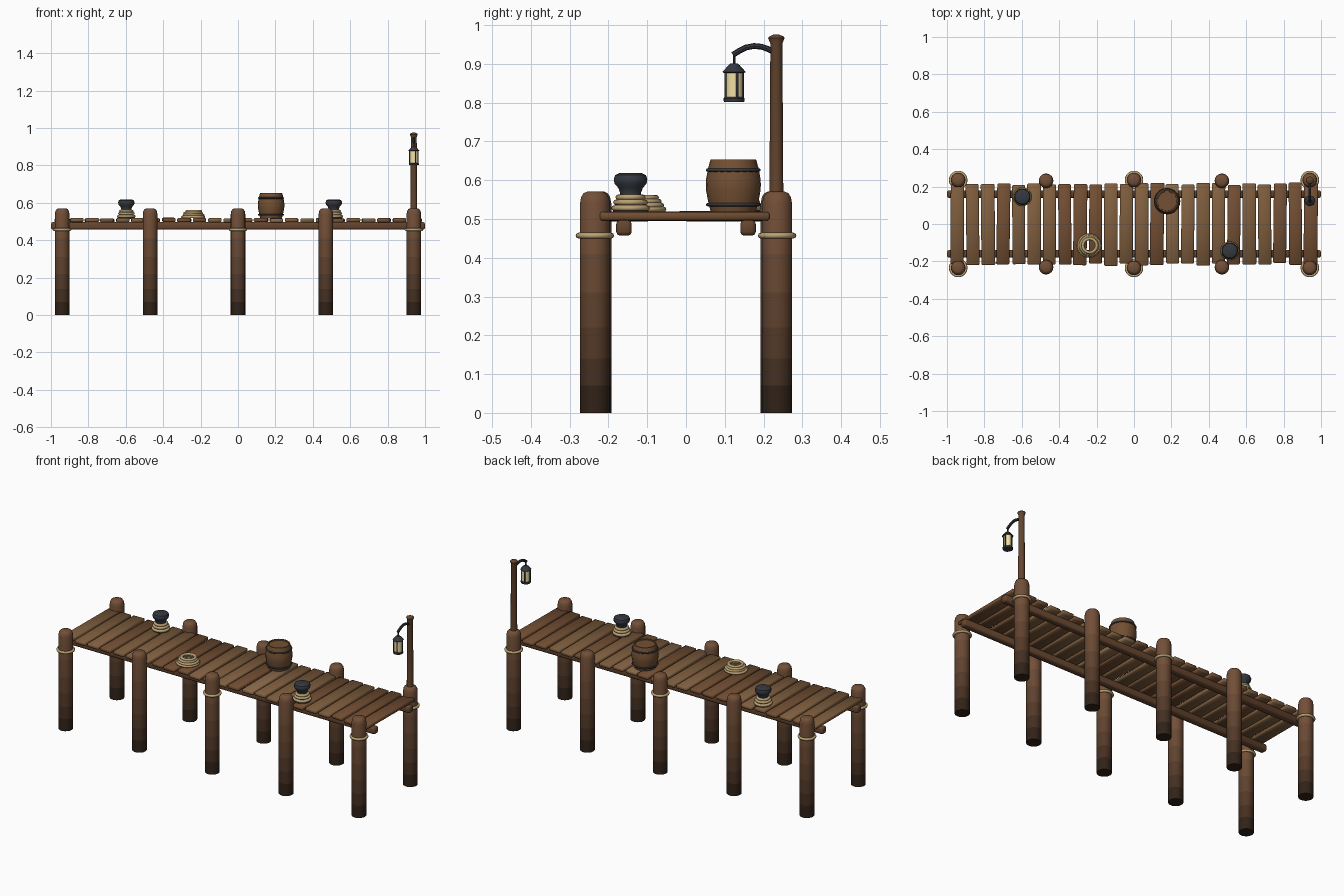
import bpy, bmesh, math, random
from mathutils import Vector, Matrix

if "Cube" in bpy.data.objects:
    bpy.data.objects.remove(bpy.data.objects["Cube"])

random.seed(7)


def mat(name, r, g, b):
    m = bpy.data.materials.new(name)
    m.diffuse_color = (r, g, b, 1)
    m.use_nodes = True
    m.node_tree.nodes["Principled BSDF"].inputs["Base Color"].default_value = m.diffuse_color
    return m


# post wood darkens toward the water line
post_mats = [mat(f"post_wood_{i}", 0.03 + 0.028 * i, 0.016 + 0.0125 * i, 0.009 + 0.006 * i) for i in range(6)]
plank_mats = [mat("plank_a", 0.20, 0.105, 0.045), mat("plank_b", 0.25, 0.14, 0.065),
              mat("plank_c", 0.165, 0.075, 0.032), mat("plank_d", 0.22, 0.115, 0.05)]
beam_mat = mat("beam_wood", 0.13, 0.06, 0.028)
barrel_mat = mat("barrel_wood", 0.17, 0.08, 0.033)
rope_mat = mat("rope", 0.50, 0.36, 0.17)
iron_mat = mat("iron", 0.035, 0.04, 0.05)
glass_mat = mat("lamp_glow", 0.90, 0.75, 0.38)


def finish(bm, name, mats, loc=(0, 0, 0), angle=40):
    bmesh.ops.recalc_face_normals(bm, faces=bm.faces)
    me = bpy.data.meshes.new(name)
    bm.to_mesh(me)
    bm.free()
    for m in mats:
        me.materials.append(m)
    me.polygons.foreach_set("use_smooth", [True] * len(me.polygons))
    me.set_sharp_from_angle(angle=math.radians(angle))
    ob = bpy.data.objects.new(name, me)
    ob.location = loc
    bpy.context.collection.objects.link(ob)
    return ob


def lathe(name, profile, loc, mats, sides=16, bands=None, angle=40):
    """Revolve (radius, z) points about z and cap both ends."""
    bm = bmesh.new()
    rings = [[bm.verts.new((r * math.cos(2 * math.pi * i / sides), r * math.sin(2 * math.pi * i / sides), z))
              for i in range(sides)] for r, z in profile]
    for k, (a, b) in enumerate(zip(rings, rings[1:])):
        for i in range(sides):
            j = (i + 1) % sides
            f = bm.faces.new((a[i], a[j], b[j], b[i]))
            f.material_index = bands[k] if bands else 0
    bm.faces.new(rings[0][::-1])
    top = bm.faces.new(rings[-1])
    top.material_index = bands[-1] if bands else 0
    return finish(bm, name, mats, loc, angle)


def ring(name, loc, R, r, m, squash=1.0, seg=28, sides=8):
    bm = bmesh.new()
    loops = []
    for i in range(seg):
        a = 2 * math.pi * i / seg
        loops.append([bm.verts.new(((R + r * math.cos(t)) * math.cos(a), (R + r * math.cos(t)) * math.sin(a),
                                    squash * r * math.sin(t)))
                      for t in (2 * math.pi * k / sides for k in range(sides))])
    for i in range(seg):
        a, b = loops[i], loops[(i + 1) % seg]
        for k in range(sides):
            n = (k + 1) % sides
            bm.faces.new((a[k], b[k], b[n], a[n]))
    return finish(bm, name, [m], loc, 60)


def box(name, loc, size, m, bevel, rot=None, segments=1):
    bm = bmesh.new()
    bmesh.ops.create_cube(bm, size=1)
    bmesh.ops.scale(bm, vec=size, verts=bm.verts)
    bmesh.ops.bevel(bm, geom=bm.edges[:], offset=bevel, segments=segments, profile=0.5, affect='EDGES')
    if rot:
        bmesh.ops.transform(bm, matrix=rot, verts=bm.verts)
    return finish(bm, name, [m], loc, 50)


# piles with rounded heads, rope lashings on every other pair
post_profile = [(0.039, 0), (0.039, 0.07), (0.039, 0.14), (0.039, 0.22), (0.039, 0.31), (0.039, 0.41),
                (0.039, 0.54), (0.036, 0.556), (0.030, 0.566), (0.019, 0.571)]
for i, x in enumerate((-0.94, -0.47, 0, 0.47, 0.94)):
    for side in (-1, 1):
        y = side * (0.235 if i % 2 == 0 else 0.231)
        lathe("pile", post_profile, (x, y, 0), post_mats, 18, [0, 1, 2, 3, 4, 5, 5, 5, 5])
        if i % 2 == 0:
            ring("pile_lashing", (x, y, 0.457), 0.042, 0.0075, rope_mat)

# long stringers under the deck
for side in (-1, 1):
    box("stringer", (0, side * 0.16, 0.477), (2.0, 0.04, 0.04), beam_mat, 0.01, segments=2)

# deck planks, slightly uneven
N = 24
for i in range(N):
    x = -0.945 + 1.89 * i / (N - 1)
    rot = Matrix.Rotation(random.uniform(-0.015, 0.015), 4, 'Z') @ Matrix.Rotation(random.uniform(-0.007, 0.007), 4, 'X')
    box("deck_plank", (x, random.uniform(-0.004, 0.004), 0.507 + random.uniform(-0.002, 0.002)),
        (random.uniform(0.068, 0.074), random.uniform(0.422, 0.442), 0.022), random.choice(plank_mats), 0.005, rot)

# barrel with iron hoops
bx, by = 0.177, 0.122
lathe("barrel", [(0.058, 0.517), (0.065, 0.545), (0.070, 0.572), (0.071, 0.588), (0.070, 0.604), (0.065, 0.631),
                 (0.059, 0.653), (0.053, 0.653), (0.052, 0.647)], (bx, by, 0), [barrel_mat], 20)
for z in (0.537, 0.626):
    ring("barrel_hoop", (bx, by, z), 0.066, 0.0045, iron_mat)

# mooring bollards wrapped in rope
for x, y in ((-0.597, 0.146), (0.512, -0.143)):
    lathe("bollard", [(0.046, 0.515), (0.046, 0.523), (0.034, 0.530), (0.028, 0.548), (0.027, 0.566), (0.032, 0.580),
                      (0.042, 0.591), (0.044, 0.603), (0.040, 0.613), (0.030, 0.618)], (x, y, 0), [iron_mat], 18)
    for z, R in ((0.528, 0.041), (0.543, 0.036), (0.556, 0.030)):
        ring("bollard_rope", (x, y, z), R, 0.009, rope_mat, 0.85)

# coiled rope on the deck
for k, R in enumerate((0.056, 0.050, 0.044, 0.037)):
    ring("rope_coil", (-0.24 + 0.003 * (k % 2), -0.115, 0.525 + 0.010 * k), R, 0.0085, rope_mat, 0.85)

# lamp pole on the far end pile
lx, ly = 0.94, 0.233
lathe("lamp_pole", [(0.018, 0.55), (0.0155, 0.952), (0.021, 0.966), (0.019, 0.970), (0.006, 0.976)],
      (lx, ly, 0), [beam_mat], 12)


def tube(name, pts, r, m, sides=8):
    """Sweep a circle along a path in the y-z plane."""
    bm = bmesh.new()
    P = [Vector((0, a, b)) for a, b in pts]
    prev = None
    for i, p in enumerate(P):
        d = (P[min(i + 1, len(P) - 1)] - P[max(i - 1, 0)]).normalized()
        n = Vector((1, 0, 0)).cross(d)
        loop = [bm.verts.new(p + r * (math.cos(t) * Vector((1, 0, 0)) + math.sin(t) * n))
                for t in (2 * math.pi * k / sides for k in range(sides))]
        if prev:
            for k in range(sides):
                j = (k + 1) % sides
                bm.faces.new((prev[k], prev[j], loop[j], loop[k]))
        else:
            bm.faces.new(loop[::-1])
        prev = loop
    bm.faces.new(prev)
    return finish(bm, name, [m], (lx, 0, 0))


# curved bracket and hanger
tube("lamp_bracket", [(0.228, 0.930), (0.212, 0.938), (0.195, 0.944), (0.175, 0.946), (0.155, 0.942),
                      (0.138, 0.934), (0.121, 0.923)], 0.0075, iron_mat)
tube("lamp_hanger", [(0.124, 0.930), (0.124, 0.895)], 0.003, iron_mat)

# lantern: roof, glass, base and corner bars
lc = 0.124
lathe("lantern_roof", [(0.026, 0.876), (0.030, 0.879), (0.014, 0.897), (0.009, 0.901)], (lx, lc, 0), [iron_mat], 8)
lathe("lantern_glass", [(0.022, 0.810), (0.022, 0.878)], (lx, lc, 0), [glass_mat], 12)
lathe("lantern_base", [(0.026, 0.802), (0.027, 0.806), (0.027, 0.811), (0.024, 0.814)], (lx, lc, 0), [iron_mat], 12)
for k in range(4):
    a = math.radians(20 + 90 * k)
    box("lantern_bar", (lx + 0.0235 * math.cos(a), lc + 0.0235 * math.sin(a), 0.844), (0.006, 0.006, 0.07),
        iron_mat, 0.001)
